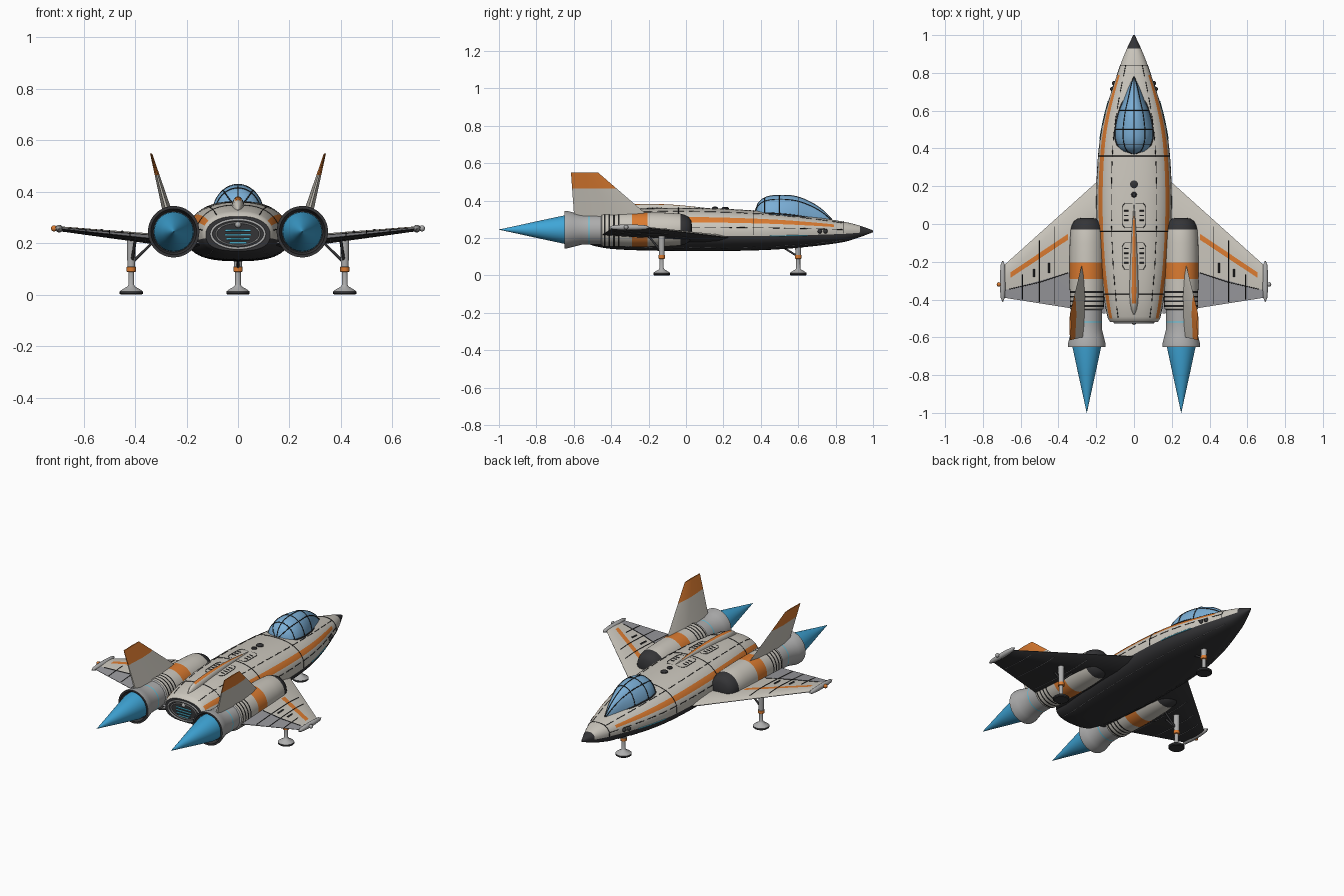
import bpy, bmesh
from math import sin, cos, pi, acos, radians
from mathutils import Vector

if "Cube" in bpy.data.objects:
    bpy.data.objects.remove(bpy.data.objects["Cube"])

COLOURS = {
    "hull_grey": (.60, .57, .51), "dark_grey": (.035, .035, .038), "orange": (.72, .2, .03),
    "metal": (.42, .42, .42), "flap_grey": (.32, .32, .34), "glass_blue": (.2, .43, .68),
    "flame_blue": (.05, .38, .68), "light_cyan": (.1, .62, .85), "line_black": (.015, .015, .015)}
MATS, IDX = [], {}
for key, rgb in COLOURS.items():
    m = bpy.data.materials.new(key)
    m.use_nodes = True
    m.diffuse_color = (*rgb, 1)
    m.node_tree.nodes["Principled BSDF"].inputs["Base Color"].default_value = (*rgb, 1)
    IDX[key] = len(MATS)
    MATS.append(m)


def loft(name, rings, rule, cap=None):
    """Skin closed rings; rule(ring, segment) names the colour of each face."""
    bm = bmesh.new()
    vs = [[bm.verts.new(p) for p in r] for r in rings]
    n = len(rings[0])
    for i in range(len(rings) - 1):
        for j in range(n):
            k = (j + 1) % n
            f = bm.faces.new((vs[i][j], vs[i][k], vs[i + 1][k], vs[i + 1][j]))
            f.material_index = IDX[rule(i, j)]
    for end in (0, -1):
        f = bm.faces.new(vs[end])
        f.material_index = IDX[cap or rule(0 if end == 0 else len(rings) - 2, 0)]
    bmesh.ops.recalc_face_normals(bm, faces=bm.faces)
    for f in bm.faces:
        f.smooth = True
    for e in bm.edges:
        e.smooth = e.calc_face_angle(0) < .6
    me = bpy.data.meshes.new(name)
    bm.to_mesh(me)
    bm.free()
    for m in MATS:
        me.materials.append(m)
    ob = bpy.data.objects.new(name, me)
    bpy.context.collection.objects.link(ob)
    return ob


def lathe(name, centre, axis, profile, n=32):
    """Turn (position, radius, colour of next band) about a y or z line."""
    rings = []
    for d, r, _ in profile:
        ring = []
        for k in range(n):
            a = 2 * pi * k / n
            off = (r * cos(a), d, r * sin(a)) if axis == "y" else (r * cos(a), r * sin(a), d)
            ring.append(Vector(centre) + Vector(off))
        rings.append(ring)
    return loft(name, rings, lambda i, j: profile[i][2])


def ball(name, c, r, mat):
    return lathe(name, c, "z", [(-r * cos(pi * k / 8), max(r * sin(pi * k / 8), 1e-4), mat)
                                for k in range(9)], 12)


def wires(name, paths, r, mat, closed=False):
    cu = bpy.data.curves.new(name, "CURVE")
    cu.dimensions = "3D"
    cu.bevel_depth, cu.bevel_resolution = r, 1
    cu.use_fill_caps = True
    for path in paths:
        sp = cu.splines.new("POLY")
        sp.points.add(len(path) - 1)
        for p, co in zip(sp.points, path):
            p.co = (*co, 1)
        sp.use_cyclic_u = closed
    cu.materials.append(MATS[IDX[mat]])
    ob = bpy.data.objects.new(name, cu)
    bpy.context.collection.objects.link(ob)


def spline(table, y):
    """Smooth lookup of a station table sorted by falling y."""
    i = next((k for k in range(len(table) - 2) if y >= table[k + 1][0]), len(table) - 2)
    a, b = table[i], table[i + 1]
    p, q = table[max(i - 1, 0)], table[min(i + 2, len(table) - 1)]
    h = b[0] - a[0]
    u = (y - a[0]) / h
    out = []
    for c in range(1, len(a)):
        m0, m1 = (b[c] - p[c]) / (b[0] - p[0]) * h, (q[c] - a[c]) / (q[0] - a[0]) * h
        out.append((2*u**3 - 3*u*u + 1) * a[c] + (u**3 - 2*u*u + u) * m0
                   + (3*u*u - 2*u**3) * b[c] + (u**3 - u*u) * m1)
    return out


def lerp(a, b, t):
    return a + (b - a) * t


# Fuselage: y, half width, top, bottom
HULL = [(1, .004, .241, .231), (.93, .037, .266, .205), (.84, .073, .288, .178), (.6, .15, .325, .148),
        (.4, .187, .345, .135), (.1, .2, .36, .13), (-.2, .185, .36, .133), (-.4, .158, .345, .142),
        (-.5, .138, .322, .16), (-.52, .125, .305, .17)]


def hull(y, deg, grow=0):
    w, top, bot = spline(HULL, y)
    c, s = cos(radians(deg)), sin(radians(deg))
    x = (w + grow) * abs(c) ** .8 * (1 if c > 0 else -1)
    z = .236 + ((top - .236 + grow) * s if s > 0 else -(.236 - bot + grow) * abs(s) ** .7)
    return Vector((x, y, z))


def on_top(x, y):
    w = spline(HULL, y)[0]
    return hull(y, 90 - (90 - acos(min(1, (abs(x) / w) ** 1.25)) * 180 / pi) * (1 if x > 0 else -1))


ys = [1, .975, .95, .93] + [.93 - .02 * k for k in range(1, 72)] + [-.5, -.51, -.52]
STEP = 7.5


def hull_colour(i, j):
    a = (j + .5) * STEP
    side = min(a, 180 - a) if a < 180 else -min(a - 180, 360 - a)
    if i < 3 or side < -STEP:
        return "dark_grey"
    return "orange" if 22.5 < side < 37.5 and -.49 < ys[i] < .81 else "hull_grey"


loft("fuselage", [[hull(y, j * STEP) for j in range(48)] for y in ys], hull_colour, "dark_grey")

# Panel seams
arc = [-6 + 192 * k / 32 for k in range(33)]
wires("hull_ring_seams", [[hull(y, a) for a in arc] for y in (.84, .36, -.04, -.37)], .002, "line_black")
dashes = [(.84 - .085 * k, .78 - .085 * k) for k in range(16)]
wires("hull_long_seams", [[hull(lerp(a, b, u / 3), d) for u in range(4)]
                          for a, b in dashes for d in (10, 58, 122, 170)], .002, "line_black")
wires("belly_seams", [[hull(lerp(a, b, u / 3), d) for u in range(4)] for a, b in dashes
                      for d in (-50, -130)], .0015, "flap_grey")
wires("hatch_seams", [[on_top(x, y) for x, y in
                       ((-.05, b), (-.062, b + .02), (-.062, a - .02), (-.05, a),
                        (.05, a), (.062, a - .02), (.062, b + .02), (.05, b))]
                      for a, b in ((.11, -.02), (-.1, -.24))], .002, "line_black", True)
wires("hatch_slats", [[on_top(s * .03, y), on_top(s * .052, y)] for s in (-1, 1)
                      for y in (.07, .045, .02, -.13, -.155, -.18, -.205)], .003, "dark_grey")
wires("hull_light_strips", [[hull(.65 - .02 * k, d, .001) for k in range(11)] for d in (-8, 188)],
      .003, "light_cyan")

# Canopy: y, half width, top
CANOPY = [(.78, .004, .3), (.73, .028, .35), (.66, .055, .395), (.58, .085, .424), (.48, .102, .428),
          (.42, .09, .415), (.385, .06, .385), (.37, .012, .345)]


def canopy(y, deg):
    w, top = spline(CANOPY, y)
    base = spline(HULL, y)[1] - .03
    return Vector((w * cos(radians(deg)), y, base + (top - base) * sin(radians(deg))))


cy = [.78 - .41 * k / 30 for k in range(31)]
loft("canopy", [[canopy(y, 180 * j / 20) for j in range(21)] for y in cy], lambda i, j: "glass_blue")
wires("canopy_frame", [[canopy(y, 180 * k / 20) for k in range(21)] for y in (.42, .5, .6)]
      + [[canopy(y, d) for y in cy] for d in (55, 90, 125)], .0025, "line_black")
wires("canopy_sill", [[canopy(y, d) + Vector((0, 0, .006)) for y in cy] for d in (8, 172)], .004, "dark_grey")

# Dorsal spine with painted ridge
SPINE = [(.1, .003, .002), (-.1, .015, .018), (-.35, .024, .026), (-.44, .018, .024), (-.48, .004, .004)]
sy = [.1 - .029 * k for k in range(21)]
spine_rings = []
for y in sy:
    w, h = spline(SPINE, y)
    z = spline(HULL, y)[1] - .006
    spine_rings.append([(w * cos(pi * j / 12), y, z + (h + .006) * sin(pi * j / 12)) for j in range(13)])
loft("dorsal_spine", spine_rings,
     lambda i, j: "orange" if 4 <= j < 8 and 1 < i < 18 else "hull_grey")
for y, r in ((.21, .021), (.155, .015)):
    lathe("dorsal_port", (0, y, spline(HULL, y)[1]), "z",
          [(-.01, r, "dark_grey"), (.004, r, "dark_grey"), (.009, r * .6, "dark_grey")], 20)

# Stern grille
for rx, rz, r in ((.104, .056, .005), (.085, .044, .003)):
    wires("stern_ring", [[(rx * cos(pi * k / 20), -.522, .236 + rz * sin(pi * k / 20))
                          for k in range(40)]], r, "metal", True)
wires("stern_lights", [[(-w, -.522, z), (w, -.522, z)] for w, z in
                       ((.048, .25), (.05, .233), (.045, .217), (.033, .202))], .004, "light_cyan")
ball("stern_lamp", (0, -.522, .272), .012, "metal")

NACELLE = [(.032, .001, "dark_grey"), (.03, .045, "dark_grey"), (.015, .068, "dark_grey"),
           (-.01, .08, "dark_grey"), (-.03, .085, "hull_grey"), (-.1, .09, "hull_grey"),
           (-.205, .092, "orange"), (-.29, .092, "hull_grey")]
for y in (-.355, -.38, -.405, -.43):
    NACELLE += [(y, .09, "line_black"), (y - .009, .09, "hull_grey")]
NACELLE += [(-.45, .088, "metal"), (-.455, .08, "metal"), (-.515, .08, "light_cyan"),
            (-.521, .08, "metal"), (-.56, .081, "metal"), (-.6, .091, "metal"), (-.635, .1, "metal"),
            (-.65, .1, "dark_grey"), (-.65, .089, "dark_grey"), (-.615, .08, "dark_grey")]
GEAR = [(0, .04, "dark_grey"), (.004, .045, "dark_grey"), (.013, .045, "metal"), (.02, .036, "metal"),
        (.032, .015, "metal"), (.04, .011, "metal"), (.088, .011, "orange"), (.09, .018, "orange"),
        (.108, .018, "metal"), (.11, .015, "metal"), (.21, .017, "metal")]


def wing(s, x, f, side=1):
    """Point on the wing skin at span x and chord fraction f."""
    u = (x - .15) / .54
    y = lerp(lerp(.265, -.22, u), lerp(-.475, -.39, u), f)
    z = lerp(.198, .256, u) + side * lerp(.024, .009, u) * (sin(pi * f ** .6) + .08)
    return Vector((s * x, y, z))


def wing_ring(s, x):
    u = (x - .35) / .305
    fs = [0, .08, lerp(.26, .33, u), lerp(.32, .47, u), lerp(.65, .75, u), 1]
    return [wing(s, x, f) for f in fs] + [wing(s, x, f, -1) for f in reversed(fs)]


def wing_colour(i, j):
    if j >= 5:
        return "dark_grey"
    return "flap_grey" if j == 4 else "orange" if j == 2 and i == 1 else "hull_grey"


def fin_ring(s, z):
    u = (z - .3) / .25
    a, b, t = lerp(-.18, -.47, u), lerp(-.597, -.615, u), lerp(.02, .004, u)
    x = lerp(.268, .338, u)
    return [(s * (x + t * k), lerp(a, b, f), z) for f, k in
            ((0, 0), (.15, .6), (.45, 1), (1, .3), (1, -.3), (.45, -1), (.15, -.6))]


for s, tag in ((1, "left"), (-1, "right")):
    # Engine and exhaust
    lathe(tag + "_engine", (s * .25, 0, .245), "y", NACELLE, 40)
    lathe(tag + "_exhaust", (s * .25, 0, .245), "y",
          [(-.62, .077, "flame_blue"), (-.65, .076, "flame_blue"), (-.8, .044, "flame_blue"),
           (-.9, .022, "flame_blue"), (-1, .0005, "flame_blue")], 40)
    # Wing, seams and tip pod
    loft(tag + "_wing", [wing_ring(s, x) for x in (.15, .35, .655, .69)], wing_colour, "dark_grey")
    wires(tag + "_wing_seams", [[wing(s, x, lerp(a, b, k / 6)) for k in range(7)]
                                for x, a, b in ((.42, .08, .98), (.5, .1, .98), (.59, .5, .98))]
          + [[wing(s, x, lerp(.65, .75, (x - .35) / .305)) for x in (.35, .5, .66)]], .002, "line_black")
    wires(tag + "_wing_vents", [[wing(s, x, .48), wing(s, x, .6)] for x in (.45, .53)], .005, "dark_grey")
    wires(tag + "_wing_belly_seams", [[wing(s, x, lerp(.1, .95, k / 6), -1) for k in range(7)]
                                      for x in (.36, .5, .6)], .0015, "flap_grey")
    lathe(tag + "_tip_pod", (s * .695, 0, .257), "y",
          [(-.195, .002, "metal"), (-.215, .011, "metal"), (-.27, .015, "metal"),
           (-.34, .015, "metal"), (-.39, .011, "metal"), (-.412, .002, "metal")], 16)
    ball(tag + "_tip_light", (s * .715, -.32, .258), .012, "metal" if s > 0 else "orange")
    # Tail fin
    loft(tag + "_fin", [fin_ring(s, z) for z in (.3, .465, .55)],
         lambda i, j: "orange" if i else "hull_grey")
    # Main landing leg and braces
    lathe(tag + "_main_leg", (s * .415, -.13, 0), "z", GEAR, 24)
    wires(tag + "_leg_braces", [[(s * .412, -.13, .125), (s * .335, -.13, .2)],
                                [(s * .412, -.13, .125), (s * .4, -.2, .21)]], .006, "dark_grey")
    # Nose sensors
    for y in (.715, .745):
        ball(tag + "_nose_sensor", hull(y, 90 - s * 90), .012, "dark_grey")

lathe("nose_leg", (0, .6, 0), "z", GEAR[:-1] + [(.17, .017, "metal")], 24)
wires("nose_leg_brace", [[(0, .6, .1), (0, .52, .15)]], .006, "dark_grey")
